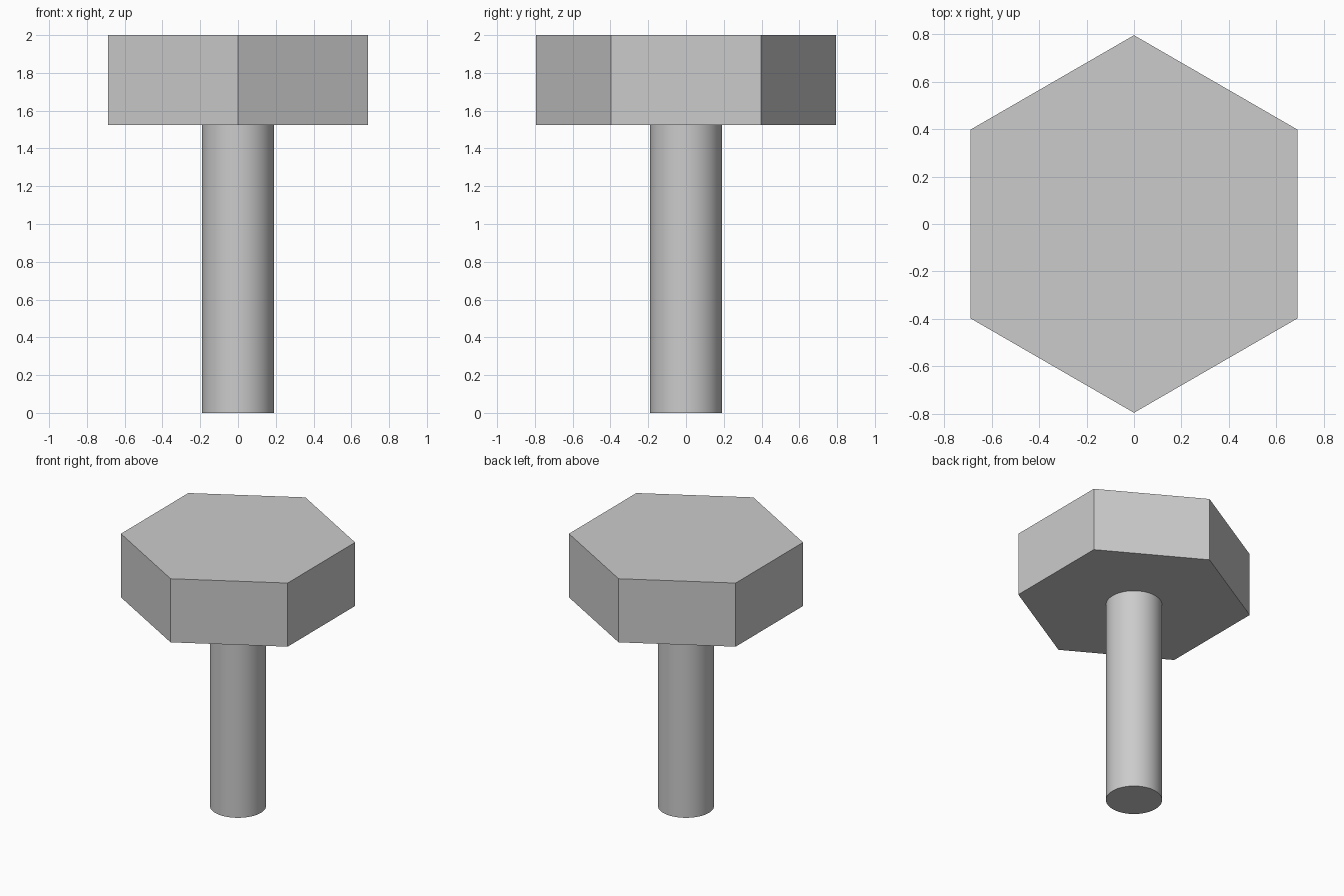
import bpy
import math

cube = bpy.data.objects.get("Cube")
if cube:
    bpy.data.objects.remove(cube, do_unlink=True)

# Single plain grey for the whole bolt
GREY = (0.6, 0.6, 0.6, 1.0)
steel = bpy.data.materials.new("steel_grey")
steel.use_nodes = True
steel.diffuse_color = GREY
steel.node_tree.nodes["Principled BSDF"].inputs["Base Color"].default_value = GREY


def prism(name, sides, radius, bottom, top):
    """Upright prism with a corner pointing along y."""
    bpy.ops.mesh.primitive_cylinder_add(
        vertices=sides, radius=radius, depth=top - bottom,
        location=(0, 0, (bottom + top) / 2))
    obj = bpy.context.object
    obj.name = obj.data.name = name
    obj.data.materials.append(steel)
    return obj


HEAD_BASE = 1.525

# Six-sided head, flat faces
prism("hex_head", 6, 0.795, HEAD_BASE, 2.0)

# Round shank, smooth side with sharp end rim
prism("shank", 64, 0.19, 0.0, HEAD_BASE)
bpy.ops.object.shade_smooth_by_angle(angle=math.radians(30))
